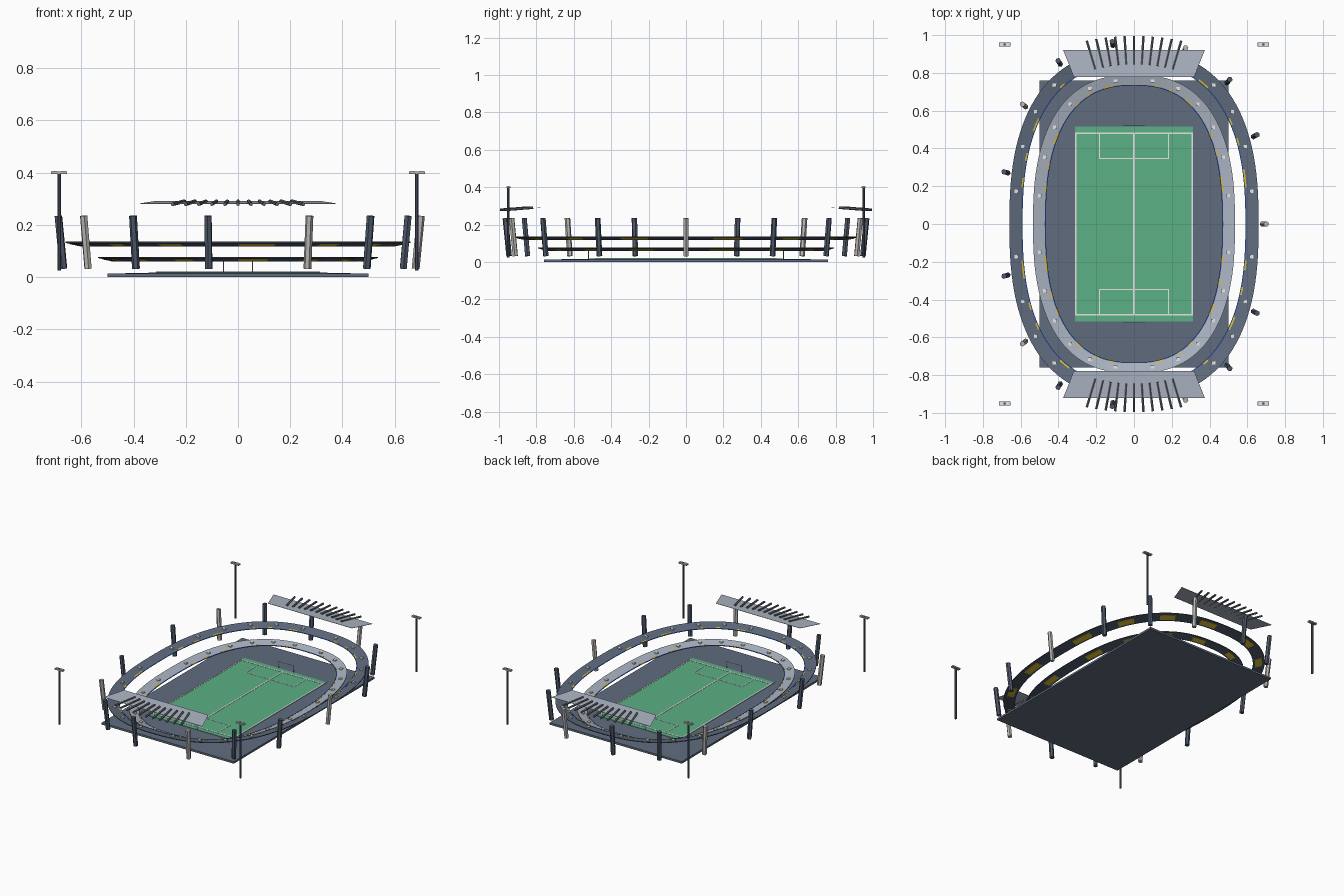
import bpy, math
from mathutils import Vector

cube = bpy.data.objects.get("Cube")
if cube:
    bpy.data.objects.remove(cube, do_unlink=True)


def material(name, r, g, b):
    m = bpy.data.materials.new(name)
    m.use_nodes = True
    m.diffuse_color = (r, g, b, 1)
    m.node_tree.nodes["Principled BSDF"].inputs["Base Color"].default_value = (r, g, b, 1)
    return m


SLATE = material("slate", .118, .15, .21)
DARK = material("dark_steel", .075, .10, .145)
STEEL = material("mid_steel", .14, .155, .175)
PALE = material("pale_concrete", .41, .46, .54)
GREY = material("light_grey", .48, .47, .46)
GREEN = material("grass_green", .105, .44, .235)
WHITE = material("white", .85, .83, .83)
YELLOW = material("yellow", .70, .50, .03)
BLUE = material("blue", .04, .11, .42)


def make(name, verts, faces, mat):
    me = bpy.data.meshes.new(name)
    me.from_pydata(verts, [], faces)
    me.materials.append(mat)
    ob = bpy.data.objects.new(name, me)
    bpy.context.collection.objects.link(ob)
    return ob


def box(name, centre, size, mat):
    bpy.ops.mesh.primitive_cube_add(size=1, location=centre)
    ob = bpy.context.object
    ob.name = name
    ob.scale = size
    ob.data.materials.append(mat)
    return ob


def rod(name, start, end, radius, mat, sides=6):
    a, b = Vector(start), Vector(end)
    bpy.ops.mesh.primitive_cylinder_add(vertices=sides, radius=radius,
                                        depth=(b - a).length, location=(a + b) / 2)
    ob = bpy.context.object
    ob.name = name
    ob.rotation_euler = (b - a).to_track_quat('Z', 'Y').to_euler()
    ob.data.materials.append(mat)
    return ob


def oval(t, a, b, z):
    """Point on a rounded-rectangle oval."""
    c, s = math.cos(t), math.sin(t)
    return (a * math.copysign(abs(c) ** .8, c), b * math.copysign(abs(s) ** .8, s), z)


SEG = 120


def band(name, inner, outer, thick, mat, keep=lambda i: True):
    """Sloped oval ring, or the segments of it that keep() accepts."""
    verts, faces = [], []
    for i in range(SEG):
        t = 2 * math.pi * i / SEG
        for ring in (inner, outer):
            x, y, z = oval(t, *ring)
            verts += [(x, y, z), (x, y, z - thick)]
    for i in range(SEG):
        if not keep(i):
            continue
        p, q = 4 * i, 4 * ((i + 1) % SEG)
        faces += [(p, p + 2, q + 2, q), (p + 1, q + 1, q + 3, p + 3),
                  (p, q, q + 1, p + 1), (p + 2, p + 3, q + 3, q + 2)]
        if not keep(i - 1):
            faces.append((p, p + 1, p + 3, p + 2))
        if not keep(i + 1):
            faces.append((q, q + 2, q + 3, q + 1))
    return make(name, verts, faces, mat)


def mix(p, q, f, dz=0):
    return (p[0] + (q[0] - p[0]) * f, p[1] + (q[1] - p[1]) * f, p[2] + (q[2] - p[2]) * f + dz)


# Base slab with a very shallow rise towards the pitch
corners = [(-1, -1), (1, -1), (1, 1), (-1, 1)]
levels = [(.5, .76, 0), (.5, .76, .0135), (.313, .515, .0175)]
verts = [(sx * w, sy * d, z) for w, d, z in levels for sx, sy in corners]
faces = [(3, 2, 1, 0), (8, 9, 10, 11)]
for k in (0, 4):
    faces += [(k + j, k + (j + 1) % 4, k + 4 + (j + 1) % 4, k + 4 + j) for j in range(4)]
make("base_slab", verts, faces, SLATE)

# Pitch and its markings
box("pitch", (0, 0, .0185), (.626, 1.03, .003), GREEN)
LZ, LW = .0208, .009


def line(name, x, y, w, d):
    box(name, (x, y, LZ), (w, d, .0016), WHITE)


line("centre_line", 0, 0, LW, .96)
for s in (-1, 1):
    line("side_line", s * .309, 0, LW, .968)
    line("goal_line", 0, s * .48, .626, LW)
    line("area_front_line", 0, s * .347, .37, .006)
    for e in (-1, 1):
        line("area_side_line", e * .182, s * .413, .006, .135)
        rod("goal_post", (e * .056, s * .521, .015), (e * .056, s * .521, .062), .0018, GREY)
    rod("goal_bar", (-.056, s * .521, .062), (.056, s * .521, .062), .0018, GREY)

# Two stand tiers with blue trim, yellow seat patches and small hatches
tiers = [("lower_stand", (.47, .735, .064), (.535, .79, .078), PALE),
         ("upper_stand", (.593, .85, .122), (.66, .92, .136), SLATE)]
for name, inner, outer, mat in tiers:
    stand = band(name, inner, outer, .005, mat)
    stand.data.materials.append(DARK)
    for f in stand.data.polygons:  # dark underside and rims
        f.material_index = int(f.normal.z < .5)
    band(name + "_trim", mix(inner, outer, -.05, .001), mix(inner, outer, .04, .001), .003, BLUE)
    band(name + "_edge_seats", mix(inner, outer, .01, .002), mix(inner, outer, .13, .002),
         .003, YELLOW, lambda i: i % 15 in (3, 4, 8, 11))
    band(name + "_under_panels", mix(inner, outer, .15, -.0045), mix(inner, outer, .75, -.0045),
         .002, YELLOW, lambda i: i % 8 in (2, 3, 4))
    for k in range(24):
        t = math.radians(7.5 + 15 * k)
        box(name + "_hatch", oval(t, *mix(inner, outer, .5, .003)), (.02, .018, .008), WHITE)

# Leaning pillars around the bowl, every third one pale
for k in range(15):
    t = math.radians(24 * k)
    rod("pillar", oval(t, .68, .95, .032), oval(t, .70, .97, .235), .015,
        DARK if k % 3 else GREY)

# End roofs, wider on the outside, with fanned beams
for s in (-1, 1):
    y0, y1 = s * .777, s * .92
    verts = [(x, y, z + dz) for dz in (0, .0015)
             for x, y, z in ((-.318, y0, .290), (.318, y0, .290),
                             (.375, y1, .281), (-.375, y1, .281))]
    faces = [(3, 2, 1, 0), (4, 5, 6, 7)]
    faces += [(j, (j + 1) % 4, 4 + (j + 1) % 4, 4 + j) for j in range(4)]
    if s < 0:
        faces = [f[::-1] for f in faces]
    make("end_roof", verts, faces, PALE)
    for k in range(-5, 6):
        drop = .001 * k * k
        rod("roof_beam", (k * .041, s * (.845 - drop), .291),
            (k * .05, s * (.995 - drop), .279), .0072, STEEL)

# Floodlight masts at the four corners
for sx in (-1, 1):
    for sy in (-1, 1):
        x, y = sx * .685, sy * .95
        rod("floodlight_mast", (x, y, .025), (x, y, .405), .0065, DARK, 8)
        box("floodlight_head", (x, y, .4), (.062, .021, .009), GREY)
        for e in (-1, 1):
            box("floodlight_lamp", (x + e * .017, y, .405), (.02, .014, .004), WHITE)
